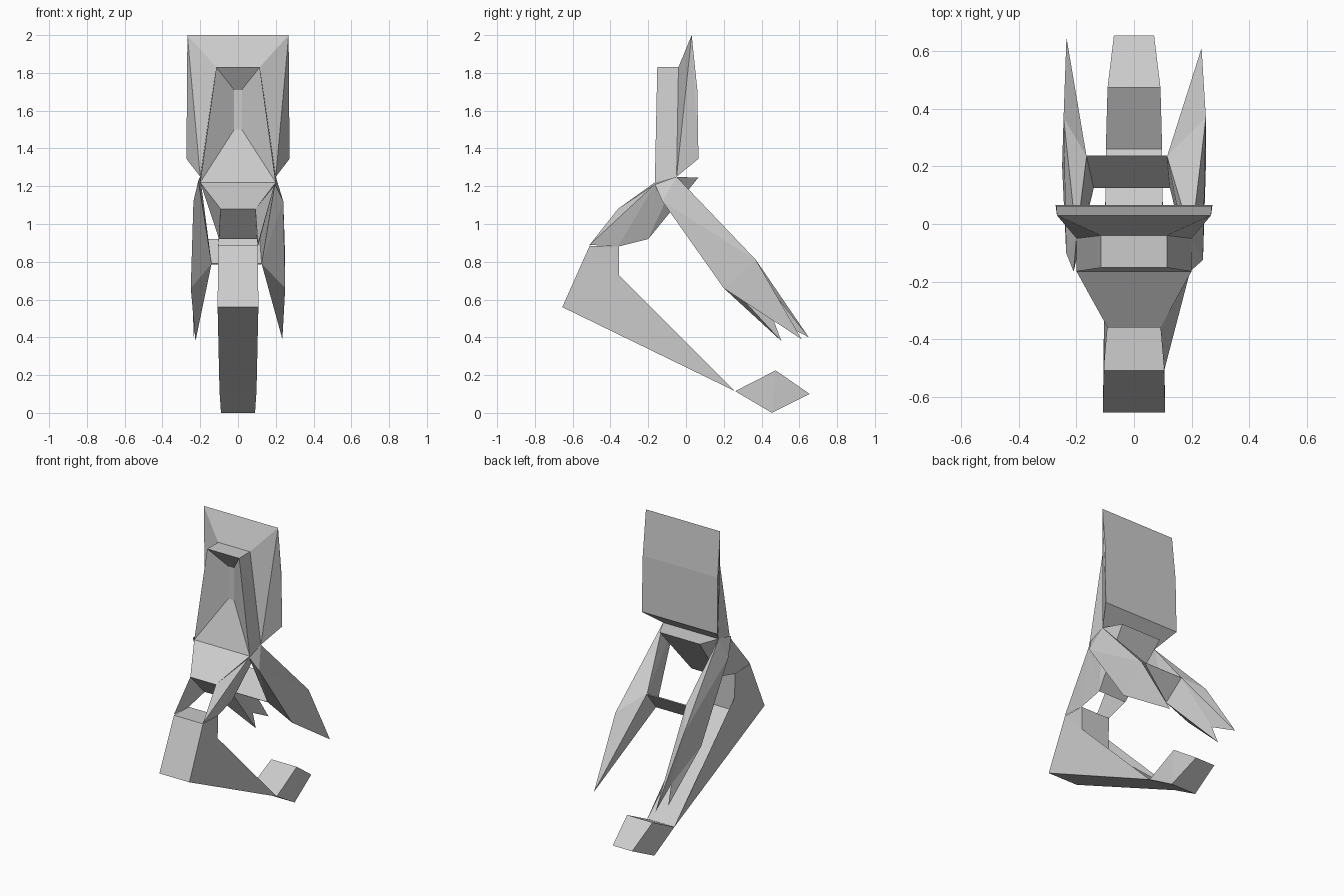
import bpy
import bmesh

cube = bpy.data.objects.get("Cube")
if cube:
    bpy.data.objects.remove(cube, do_unlink=True)

grey = bpy.data.materials.new("plain_grey")
grey.use_nodes = True
COLOUR = (0.6, 0.6, 0.6, 1)
grey.diffuse_color = COLOUR
grey.node_tree.nodes["Principled BSDF"].inputs["Base Color"].default_value = COLOUR


def finish(name, bm):
    bmesh.ops.recalc_face_normals(bm, faces=bm.faces)
    mesh = bpy.data.meshes.new(name)
    bm.to_mesh(mesh)
    bm.free()
    mesh.materials.append(grey)
    obj = bpy.data.objects.new(name, mesh)
    bpy.context.collection.objects.link(obj)
    return obj


def hull(name, *groups):
    """Solid made of one convex piece per group of points."""
    bm = bmesh.new()
    for points in groups:
        verts = [bm.verts.new(p) for p in points]
        out = bmesh.ops.convex_hull(bm, input=verts)
        loose = [v for v in out["geom_interior"] if isinstance(v, bmesh.types.BMVert)]
        bmesh.ops.delete(bm, geom=loose, context="VERTS")
    bmesh.ops.dissolve_limit(bm, angle_limit=0.02, verts=bm.verts, edges=bm.edges)
    return finish(name, bm)


def prism(name, profile):
    """Side profile of (half width, y, z) points spanned across x."""
    bm = bmesh.new()
    sides = [[bm.verts.new((s * w, y, z)) for w, y, z in profile] for s in (-1, 1)]
    caps = [bm.faces.new(side) for side in sides]
    for i in range(len(profile)):
        bm.faces.new((sides[0][i - 1], sides[0][i], sides[1][i], sides[1][i - 1]))
    bmesh.ops.triangulate(bm, faces=caps)
    return finish(name, bm)


def both(*points):
    return [(s * x, y, z) for x, y, z in points for s in (-1, 1)]


# Upright back panel
hull("back_panel", both((0.268, 0.03, 2.0), (0.27, 0.06, 1.71), (0.273, 0.066, 1.345),
                        (0.2, -0.05, 1.25), (0.115, -0.04, 1.83)))

# Spine block with a sunken channel in its front
bm = bmesh.new()
outline = [(0.115, -0.04, 1.83), (0.115, -0.152, 1.83), (0.2, -0.165, 1.22), (0.2, -0.05, 1.25)]
channel = [(0.02, -0.07, 1.71), (0.02, -0.07, 1.5)]
left, right = [[bm.verts.new((s * x, y, z)) for x, y, z in outline + channel] for s in (1, -1)]
for a, b in ((0, 1), (1, 4), (4, 5), (5, 2), (2, 3), (3, 0)):
    bm.faces.new((left[a], left[b], right[b], right[a]))
for side in (left, right):
    bm.faces.new([side[i] for i in (0, 1, 2, 3)])
    bm.faces.new([side[i] for i in (1, 4, 5, 2)])
finish("spine_block", bm)

# Tapered strut under the spine
prism("strut", [(0.2, -0.165, 1.22), (0.2, -0.05, 1.25), (0.145, 0.065, 1.245),
                (0.1, -0.2, 0.92), (0.092, -0.36, 1.08)])

# Side links joining the strut to the front leg
link = [(0.092, -0.36, 1.08), (0.105, -0.51, 0.89), (0.105, -0.36, 0.88), (0.1, -0.2, 0.92)]
hull("left_link", link + [(0.195, -0.165, 1.21)])
hull("right_link", [(-x, y, z) for x, y, z in link])

# Front leg swept down to the foot
prism("front_leg", [(0.105, -0.51, 0.885), (0.108, -0.655, 0.56), (0.098, 0.26, 0.115),
                    (0.1, -0.355, 0.64), (0.105, -0.355, 0.88)])
prism("foot", [(0.098, 0.26, 0.115), (0.092, 0.475, 0.225), (0.07, 0.655, 0.1), (0.09, 0.455, 0)])

# Rear arms: an upper piece to the elbow, then a pointed lower piece
inner_top, inner_low = (0.115, 0.235, 0.92), (0.125, 0.125, 0.79)
outer_top, outer_low = (0.25, 0.37, 0.81), (0.25, 0.2, 0.66)
elbow = [inner_top, inner_low, outer_low, outer_top]
hull("left_upper_arm", elbow + [(0.195, -0.165, 1.21), (0.24, -0.125, 1.12), (0.2, -0.05, 1.25)])
hull("left_lower_arm", elbow + [(0.235, 0.612, 0.39)])

# The right arm is slimmer and ends in two prongs
r_inner_top, r_inner_low = (-0.165, 0.235, 0.92), (-0.14, 0.125, 0.79)
r_outer_top, r_outer_low = (-0.245, 0.37, 0.81), (-0.25, 0.2, 0.66)
r_elbow = [r_inner_top, r_inner_low, r_outer_low, r_outer_top]
notch = (-0.215, 0.46, 0.5)
hull("right_upper_arm", r_elbow + [(-0.21, -0.165, 1.23), (-0.236, -0.1, 1.12), (-0.2, -0.05, 1.25)])
hull("right_lower_arm", r_elbow + [notch],
     [r_outer_top, r_inner_top, notch, (-0.235, 0.65, 0.4)],
     [r_outer_low, r_inner_low, notch, (-0.225, 0.505, 0.38)])

# Thin bar between the elbows
bar = [inner_top, inner_low, r_inner_low, r_inner_top]
hull("cross_bar", bar + [(x, y + 0.004, z - 0.004) for x, y, z in bar])
